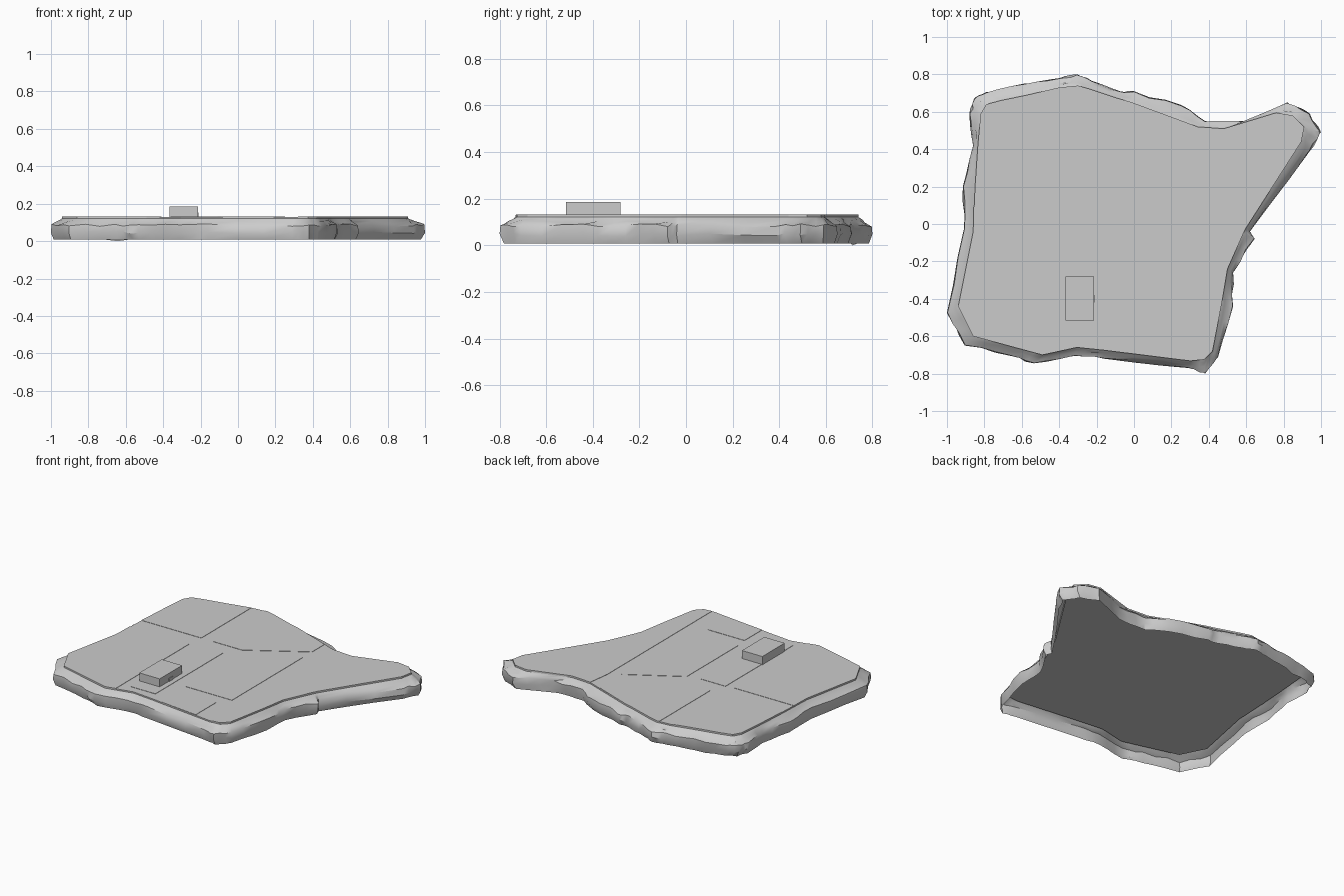
import bpy, bmesh, random
from mathutils import Vector

if "Cube" in bpy.data.objects:
    bpy.data.objects.remove(bpy.data.objects["Cube"])
random.seed(4)

# Matched outline points: outer rock edge (x, y), then top slab edge (x, y)
PAIRS = [
    (-1, -.475, -.94, -.44), (-.91, -.03, -.86, -.04), (-.915, .2, -.85, .2),
    (-.86, .42, -.835, .42), (-.88, .59, -.82, .59), (-.855, .67, -.79, .64),
    (-.79, .705, -.715, .66), (-.59, .75, -.57, .69), (-.4, .78, -.4, .73),
    (-.305, .8, -.3, .74), (-.225, .765, -.23, .72), (-.075, .71, -.08, .67),
    (0, .71, -.01, .65), (.255, .635, .22, .565), (.38, .55, .34, .52),
    (.59, .55, .48, .51), (.82, .65, .76, .595), (.94, .59, .85, .58),
    (1, .49, .91, .52), (.94, .39, .895, .44), (.62, -.04, .6, -.02),
    (.645, -.08, .585, -.05),
    (.53, -.26, .5, -.24), (.53, -.44, .47, -.42), (.45, -.71, .42, -.68),
    (.38, -.8, .375, -.725), (.29, -.77, .3, -.732), (-.16, -.72, -.16, -.675),
    (-.315, -.705, -.305, -.66), (-.535, -.745, -.49, -.7),
    (-.66, -.705, -.62, -.665), (-.905, -.65, -.86, -.6)]
TOP = .13


def finish(name, bm, smooth=False):
    bmesh.ops.recalc_face_normals(bm, faces=bm.faces)
    mesh = bpy.data.meshes.new(name)
    bm.to_mesh(mesh)
    bm.free()
    ob = bpy.data.objects.new(name, mesh)
    bpy.context.collection.objects.link(ob)
    if smooth:
        bpy.ops.object.select_all(action='DESELECT')
        ob.select_set(True)
        bpy.context.view_layer.objects.active = ob
        bpy.ops.object.shade_smooth_by_angle(angle=.6)
    return ob


def loft(bm, rings, caps=True):
    loops = [[bm.verts.new(p) for p in ring] for ring in rings]
    n = len(loops[0])
    for a, b in zip(loops, loops[1:]):
        for i in range(n):
            j = (i + 1) % n
            bm.faces.new((a[i], a[j], b[j], b[i]))
    if caps:
        bm.faces.new(loops[0])
        bm.faces.new(loops[-1])


def prism(name, pts, z0, z1):
    bm = bmesh.new()
    loft(bm, [[(x, y, z) for x, y in pts] for z in (z0, z1)])
    return finish(name, bm)


def rect(x0, y0, x1, y1):
    return [(x0, y0), (x1, y0), (x1, y1), (x0, y1)]


# Rocky rim: open shell lofted between the two outlines, slightly rough
outer, inner = [], []
for k, p in enumerate(PAIRS):
    q = PAIRS[(k + 1) % len(PAIRS)]
    for s in range(3):
        v = Vector(p).lerp(Vector(q), s / 3)
        outer.append(v.xy)
        inner.append(Vector((v[2], v[3])))
rings = []
for t, z in [(0, .121), (.25, .112), (.5, .1), (.95, .085), (1, .045), (.75, .008)]:
    ring = []
    for i, (o, n) in enumerate(zip(outer, inner)):
        rough = i % 3 and .2 < t
        p = n.lerp(o, t + (random.uniform(-.15, .1) if rough else 0))
        h = z + (random.uniform(-.007, .007) if t > .4 and z > .02 else 0)
        if z < .02 and -.68 < p.x < -.6 and p.y > 0:
            h = 0
        ring.append((p.x, p.y, h))
    rings.append(ring)
bm = bmesh.new()
loft(bm, rings, caps=False)
finish("rock_rim", bm, True)

# Flat ground slab closing the top of the shell
prism("ground_slab", [tuple(p) for p in inner], .1, TOP)

# Very thin raised blocks separated by lanes, reaching the slab edge
BLOCKS = [
    [(-.41, .2), (-.41, .727), (-.57, .69), (-.715, .66), (-.79, .64),
     (-.82, .59), (-.835, .42), (-.85, .2)],
    [(-.32, .2), (-.11, .2), (.25, .42), (.25, .552), (-.01, .65), (-.08, .67),
     (-.23, .72), (-.3, .74), (-.32, .738)],
    [(-.42, .09), (-.857, .09), (-.86, -.04), (-.94, -.44), (-.86, -.6),
     (-.62, -.665), (-.49, -.7), (-.42, -.685)],
    rect(-.36, -.61, -.18, .1),
    [(-.09, -.42), (.25, -.42), (.25, .32), (-.09, .12)],
    [(-.08, -.685), (.19, -.715), (.19, -.5), (-.08, -.5)],
    [(.32, -.73), (.375, -.725), (.42, -.68), (.47, -.42), (.5, -.24), (.585, -.05),
     (.6, -.02), (.895, .44), (.91, .52), (.85, .58), (.76, .595), (.48, .51),
     (.34, .52), (.32, .37)]]
for i, pts in enumerate(BLOCKS):
    prism(f"ground_block_{i + 1}", pts, .126, TOP + .002)

# Small building with a doorway panel
prism("building", rect(-.365, -.515, -.215, -.28), .126, .185)
prism("door", rect(-.22, -.42, -.211, -.38), .126, .152)
